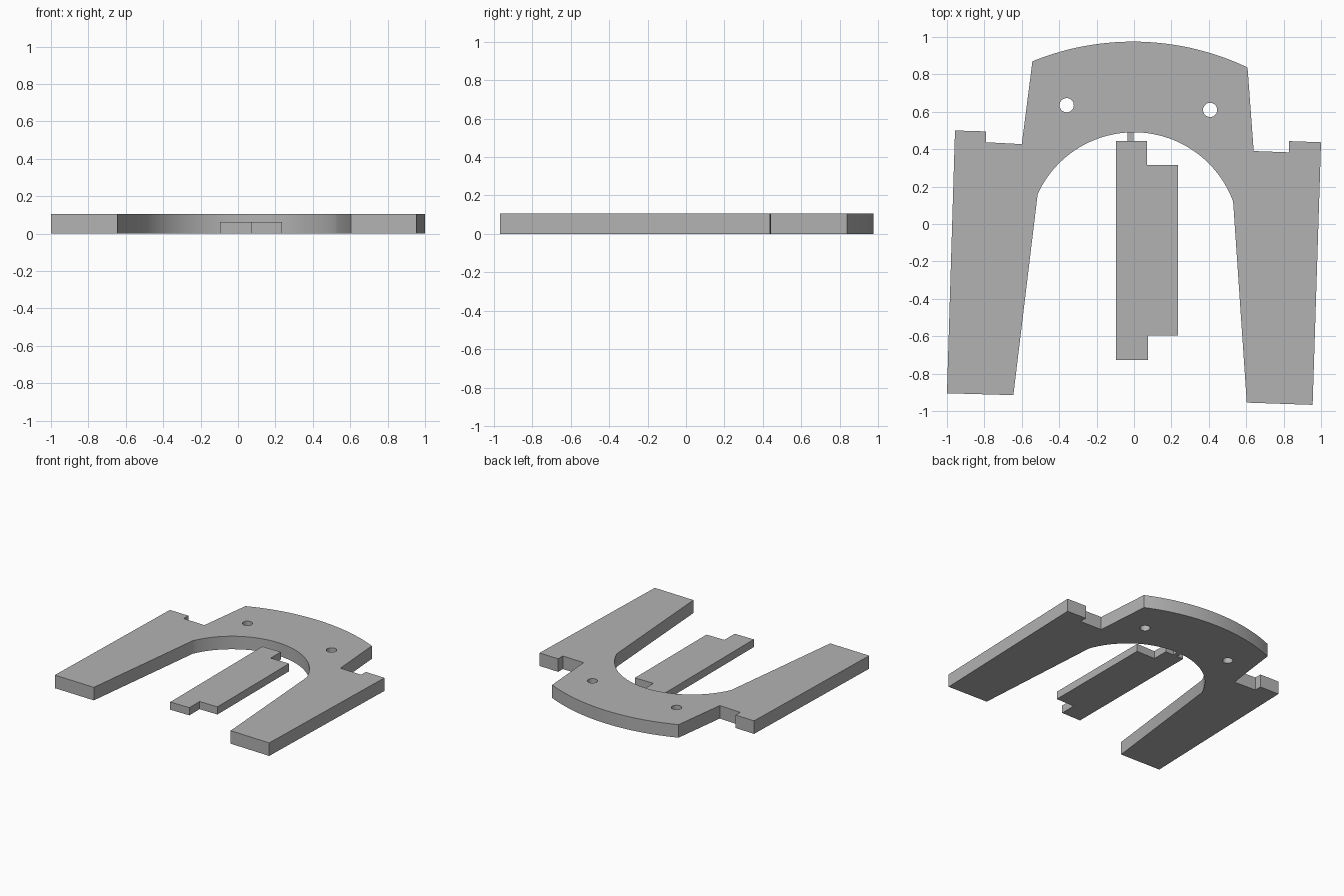
import bpy, bmesh, math
from mathutils import Vector

cube = bpy.data.objects.get("Cube")
if cube:
    bpy.data.objects.remove(cube, do_unlink=True)

grey = bpy.data.materials.new("plain grey")
grey.use_nodes = True
grey.diffuse_color = (0.45, 0.45, 0.45, 1)
grey.node_tree.nodes["Principled BSDF"].inputs["Base Color"].default_value = (0.45, 0.45, 0.45, 1)


def arc(start, end, rise, steps):
    """Points of a circular arc bulging towards +y, from its chord and rise."""
    a, b = Vector(start), Vector(end)
    chord = b - a
    up = Vector((-chord.y, chord.x)).normalized()
    if up.y < 0:
        up = -up
    half = chord.length / 2
    radius = (half * half + rise * rise) / (2 * rise)
    centre = (a + b) / 2 + up * (rise - radius)
    sweep = math.asin(half / radius)
    along = chord.normalized()
    points = []
    for i in range(steps + 1):
        t = sweep * (2 * i / steps - 1)
        points.append(tuple(centre + radius * (along * math.sin(t) + up * math.cos(t))))
    return points


def plate(name, outline, height):
    """Extrude a flat outline upwards from the ground."""
    bm = bmesh.new()
    face = bm.faces.new([bm.verts.new((x, y, 0)) for x, y in outline])
    top = bmesh.ops.extrude_face_region(bm, geom=[face])["geom"]
    bmesh.ops.translate(bm, vec=(0, 0, height),
                        verts=[v for v in top if isinstance(v, bmesh.types.BMVert)])
    bmesh.ops.recalc_face_normals(bm, faces=bm.faces)
    mesh = bpy.data.meshes.new(name)
    bm.to_mesh(mesh)
    bm.free()
    mesh.materials.append(grey)
    obj = bpy.data.objects.new(name, mesh)
    bpy.context.collection.objects.link(obj)
    return obj


# Arched body: left-hand leg, shoulder, crown, other shoulder, other leg, inner arch
body_outline = [(-0.645, -0.915), (-1, -0.905), (-0.957, 0.5), (-0.79, 0.495),
                (-0.79, 0.437), (-0.6, 0.427)]
body_outline += arc((-0.543, 0.87), (0.607, 0.837), 0.121, 32)
body_outline += [(0.64, 0.39), (0.83, 0.383), (0.83, 0.443), (1, 0.437),
                 (0.955, -0.967), (0.603, -0.955)]
body_outline += arc((0.53, 0.12), (-0.515, 0.16), 0.35, 48)
body = plate("arched_body", body_outline, 0.105)

# Two round holes through the crown
for x, y in [(-0.36, 0.635), (0.407, 0.61)]:
    bpy.ops.mesh.primitive_cylinder_add(vertices=32, radius=0.038, depth=0.4, location=(x, y, 0.05))
    cutter = bpy.context.object
    cutter.name = "hole_cutter"
    cutter.hide_render = True
    cutter.data.materials.append(grey)
    cut = body.modifiers.new("hole", 'BOOLEAN')
    cut.operation, cut.solver, cut.object = 'DIFFERENCE', 'EXACT', cutter
    bpy.ops.object.select_all(action='DESELECT')
    body.select_set(True)
    bpy.context.view_layer.objects.active = body
    bpy.ops.object.modifier_apply(modifier=cut.name)
    bpy.data.objects.remove(cutter, do_unlink=True)

bpy.ops.object.shade_smooth_by_angle(angle=math.radians(30))

# Thinner notched bar between the legs
plate("notched_bar", [(-0.095, 0.445), (-0.095, -0.727), (0.075, -0.727), (0.075, -0.597),
                      (0.235, -0.597), (0.235, 0.315), (0.07, 0.315), (0.07, 0.445)], 0.062)

# Small tab joining the bar to the arch
plate("joining_tab", [(-0.036, 0.44), (-0.002, 0.44), (-0.002, 0.492), (-0.036, 0.492)], 0.03)
